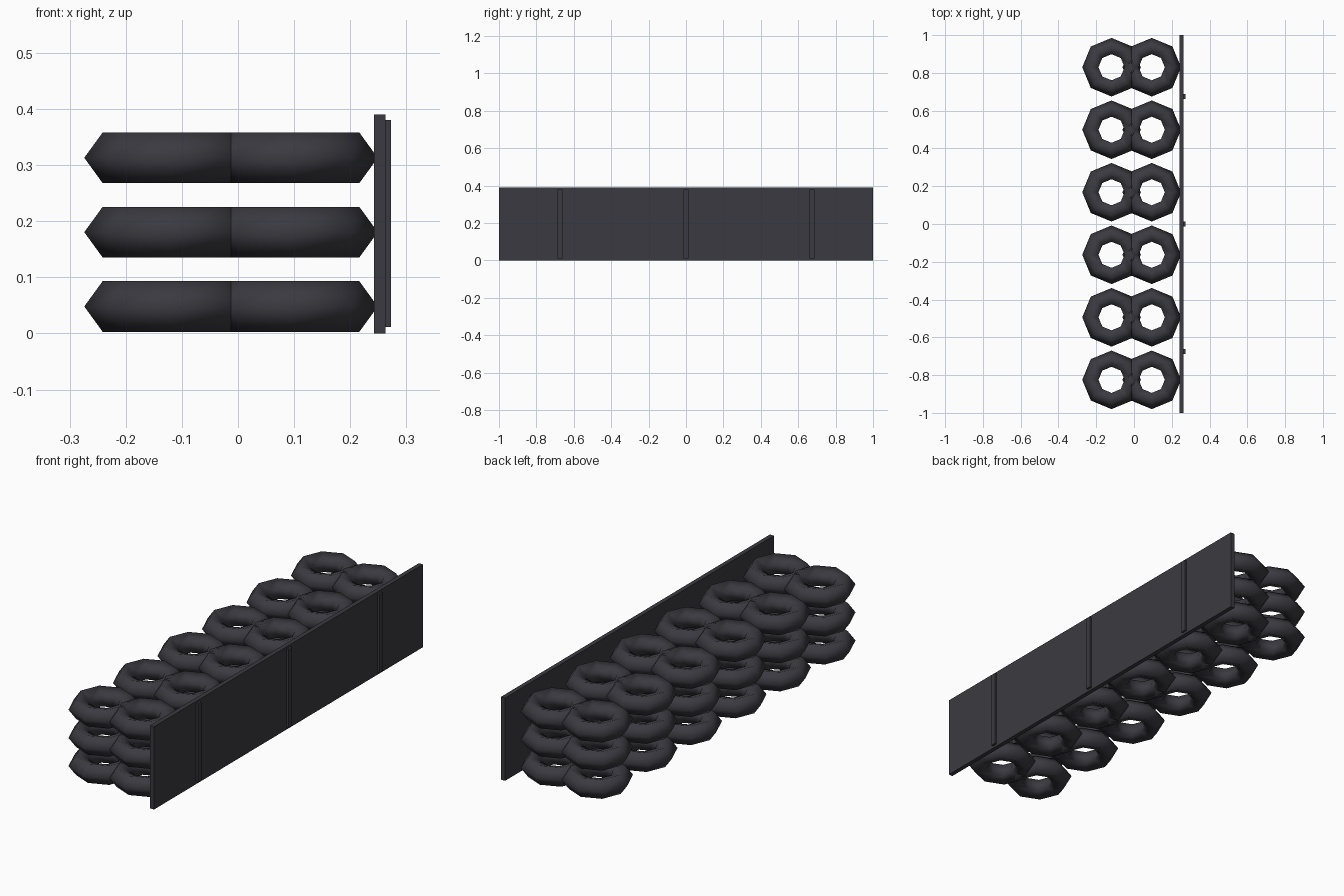
import bpy, bmesh
from math import cos, sin, tau

cube = bpy.data.objects.get("Cube")
if cube:
    bpy.data.objects.remove(cube, do_unlink=True)


def material(name, rgb):
    mat = bpy.data.materials.new(name)
    mat.use_nodes = True
    colour = (*rgb, 1)
    mat.diffuse_color = colour
    mat.node_tree.nodes["Principled BSDF"].inputs["Base Color"].default_value = colour
    return mat


rubber = material("dark rubber", (0.042, 0.042, 0.052))


def finish(name, bm, mat):
    bmesh.ops.recalc_face_normals(bm, faces=bm.faces)
    mesh = bpy.data.meshes.new(name)
    bm.to_mesh(mesh)
    bm.free()
    mesh.materials.append(mat)
    obj = bpy.data.objects.new(name, mesh)
    bpy.context.collection.objects.link(obj)
    return obj


def box(name, lo, hi, mat):
    bm = bmesh.new()
    bmesh.ops.create_cube(bm, size=1)
    for v in bm.verts:
        v.co = [(a + b) / 2 + c * (b - a) for a, b, c in zip(lo, hi, v.co)]
    return finish(name, bm, mat)


# Eight-sided ring with a five-sided section, its point facing outward
def ring_mesh(major=0.1075, minor=0.0475, around=8, section=5):
    bm = bmesh.new()
    rings = []
    for i in range(around):
        a = tau * i / around
        loop = []
        for j in range(section):
            b = tau * j / section
            r = major + minor * cos(b)
            loop.append(bm.verts.new((r * cos(a), r * sin(a), minor * sin(b))))
        rings.append(loop)
    for i in range(around):
        p, q = rings[i], rings[(i + 1) % around]
        for j in range(section):
            k = (j + 1) % section
            bm.faces.new((p[j], q[j], q[k], p[k]))
    for f in bm.faces:
        f.smooth = True
    return bm


# Stacked pairs of overlapping tyres
first = finish("tyre", ring_mesh(), rubber)
tyre_mesh = first.data
bpy.data.objects.remove(first)
for row in range(6):
    for level in range(3):
        for side, x in (("right", -0.119), ("left", 0.094)):
            tyre = bpy.data.objects.new(f"tyre_{side}_{row}_{level}", tyre_mesh)
            tyre.location = (x, 0.83 - 0.331 * row, 0.048 + 0.1325 * level)
            bpy.context.collection.objects.link(tyre)

# Long facing panel with three upright strips
box("panel", (0.242, -1, 0), (0.263, 1, 0.39), rubber)
for n, y in enumerate((-0.674, 0, 0.674)):
    box(f"panel_strip_{n}", (0.26, y - 0.013, 0.011), (0.273, y + 0.013, 0.38), rubber)
